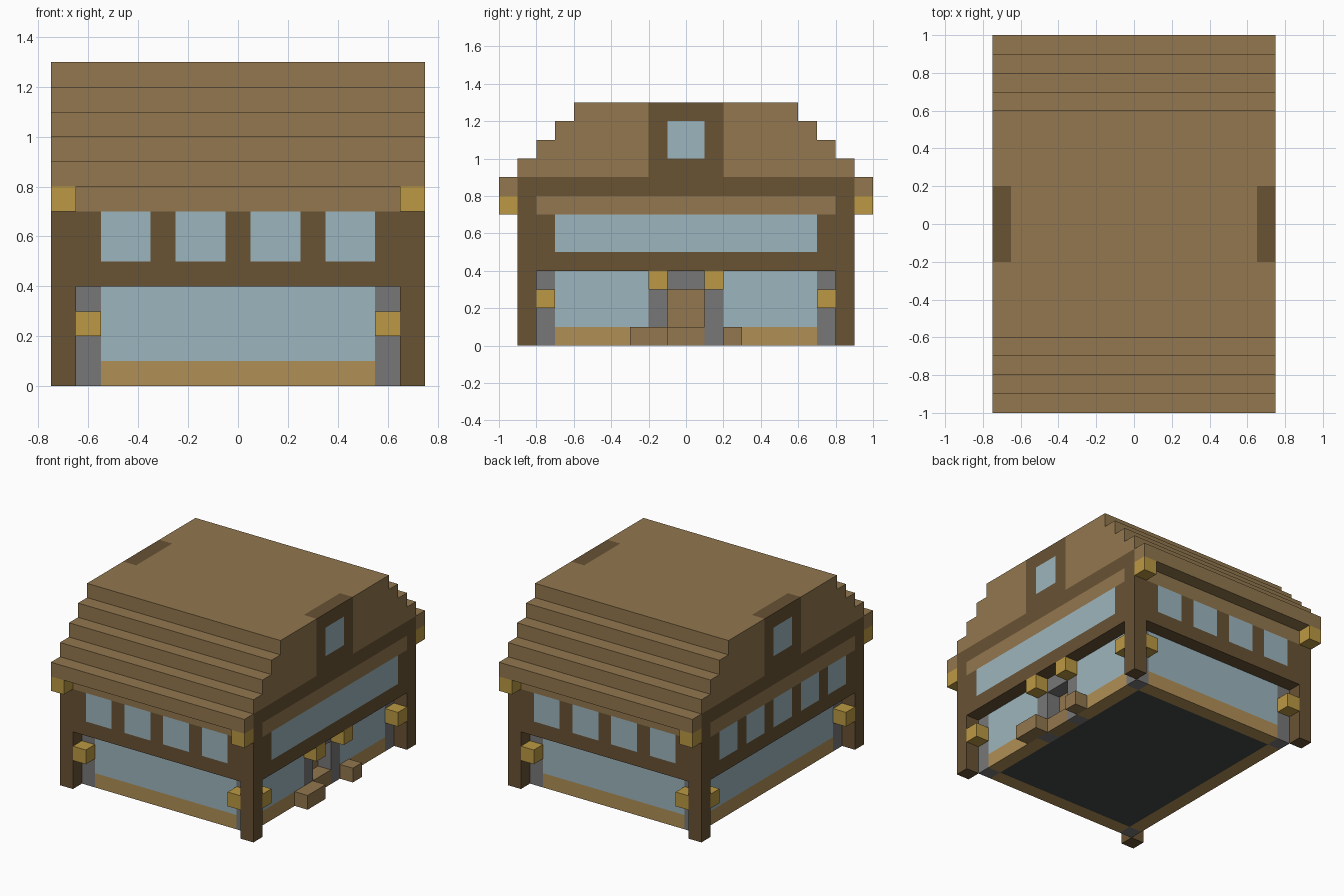
import bpy
import bmesh
from itertools import product
from mathutils import Vector

cube = bpy.data.objects.get("Cube")
if cube:
    bpy.data.objects.remove(cube)


def material(name, hex_code):
    def linear(c):
        return c / 12.92 if c <= 0.04045 else ((c + 0.055) / 1.055) ** 2.4
    rgb = [linear(b / 255) for b in bytes.fromhex(hex_code)]
    mat = bpy.data.materials.new(name)
    mat.use_nodes = True
    mat.diffuse_color = (*rgb, 1)
    mat.node_tree.nodes["Principled BSDF"].inputs["Base Color"].default_value = (*rgb, 1)
    return mat


DARK, WOOD, GLASS, LAMP, TAN, STONE, FLOOR = range(7)
MATERIALS = [
    material("dark_timber", "685234"),
    material("brown_wood", "92774e"),
    material("pale_glass", "9cb5bd"),
    material("lamp_yellow", "bb9943"),
    material("tan_base", "b08f56"),
    material("grey_stone", "777778"),
    material("floor_charcoal", "454747"),
]


def mirror(*half):
    return [-v for v in reversed(half)] + list(half)


def shell(name, cuts, paint, solid=lambda c: True):
    """Outer skin of the solid cells of a grid; paint picks each face's colour."""
    bm = bmesh.new()
    points = {}

    def point(index):
        if index not in points:
            points[index] = bm.verts.new([cuts[a][index[a]] for a in range(3)])
        return points[index]

    def filled(cell):
        if any(not 0 <= cell[a] < len(cuts[a]) - 1 for a in range(3)):
            return False
        return solid(Vector([(cuts[a][cell[a]] + cuts[a][cell[a] + 1]) / 2 for a in range(3)]))

    for cell in product(*(range(len(c) - 1) for c in cuts)):
        if not filled(cell):
            continue
        for axis, side in product(range(3), (0, 1)):
            neighbour = list(cell)
            neighbour[axis] += 2 * side - 1
            if filled(neighbour):
                continue
            ring = [(0, 0), (1, 0), (1, 1), (0, 1)]
            corners = []
            for u, v in ring if side else reversed(ring):
                index = list(cell)
                index[axis] += side
                index[(axis + 1) % 3] += u
                index[(axis + 2) % 3] += v
                corners.append(point(tuple(index)))
            face = bm.faces.new(corners)
            face.normal_update()
            face.material_index = paint(face.calc_center_median(), face.normal)
    mesh = bpy.data.meshes.new(name)
    bm.to_mesh(mesh)
    bm.free()
    for mat in MATERIALS:
        mesh.materials.append(mat)
    obj = bpy.data.objects.new(name, mesh)
    bpy.context.collection.objects.link(obj)


def box(name, low, size, colour):
    shell(name, [(l, l + s) for l, s in zip(low, size)], lambda c, n: colour)


# Recessed ground floor with a doorway on one side
def ground_paint(c, n):
    ax, ay = abs(c.x), abs(c.y)
    if ax > 0.56 and ay > 0.71:
        return STONE
    if c.x > 0.54 and ay < 0.19:
        return WOOD if ay < 0.09 and c.z < 0.29 else STONE
    if n.z < -0.5 and ax < 0.55 and ay < 0.7:
        return FLOOR
    return TAN if c.z < 0.1 else GLASS


shell("ground_floor",
      [mirror(0.55, 0.65), mirror(0.1, 0.2, 0.7, 0.8), [0, 0.1, 0.3, 0.4]],
      ground_paint,
      lambda c: not (c.x > 0.55 and abs(c.y) < 0.1 and 0.1 < c.z < 0.3))


# Upper storey with window rows and a wood band
def upper_paint(c, n):
    if abs(n.z) > 0.5:
        return DARK
    along, row = (c.y, 0.7) if abs(n.x) > 0.5 else (c.x, 0.55)
    if c.z > 0.7:
        return WOOD if abs(along) < row + 0.1 else DARK
    if 0.5 < c.z and abs(along) < row:
        one_pane = n.x > 0.5
        if one_pane or (along + row) % 0.3 < 0.2:
            return GLASS
    return DARK


shell("upper_storey",
      [mirror(0.05, 0.25, 0.35, 0.55, 0.65, 0.75),
       mirror(0.1, 0.2, 0.4, 0.5, 0.7, 0.8, 0.9),
       [0.4, 0.5, 0.7, 0.8]],
      upper_paint)


# Stepped roof with dark gable timbers and a gable window
def roof_paint(c, n):
    ay = abs(c.y)
    if abs(n.x) > 0.5:
        if ay < 0.1 and 1 < c.z < 1.2:
            return GLASS
        if ay < 0.2 or (c.z < 0.9 and ay < 0.9):
            return DARK
    if n.z > 0.5 and ay < 0.2 and abs(c.x) > 0.65:
        return DARK
    return WOOD


shell("stepped_roof",
      [mirror(0.65, 0.75),
       mirror(0.1, 0.2, 0.6, 0.7, 0.8, 0.9, 1),
       [0.8, 0.9, 1, 1.1, 1.2, 1.3]],
      roof_paint,
      lambda c: abs(c.y) + c.z < 1.85)

# Corner posts and the lamps around each corner
CUBE = (0.1, 0.1, 0.1)
for sx, sy in product((-1, 1), repeat=2):
    corner = ("left" if sx > 0 else "right") + ("_back" if sy > 0 else "_front")

    def place(x, y, z):
        return (sx * x - 0.05, sy * y - 0.05, z)

    box("corner_post_" + corner, place(0.7, 0.85, 0), (0.1, 0.1, 0.4), DARK)
    box("eave_lamp_" + corner, place(0.7, 0.95, 0.7), CUBE, LAMP)
    box("end_lamp_" + corner, place(0.6, 0.85, 0.2), CUBE, LAMP)
    box("side_lamp_" + corner, place(0.7, 0.75, 0.2), CUBE, LAMP)

# Door lamps and the low benches beside the door
box("door_lamp_front", (0.65, -0.2, 0.3), CUBE, LAMP)
box("door_lamp_back", (0.65, 0.1, 0.3), CUBE, LAMP)
box("door_bench_front", (0.65, -0.3, 0), (0.1, 0.2, 0.1), WOOD)
box("door_bench_back", (0.65, 0.2, 0), CUBE, WOOD)
